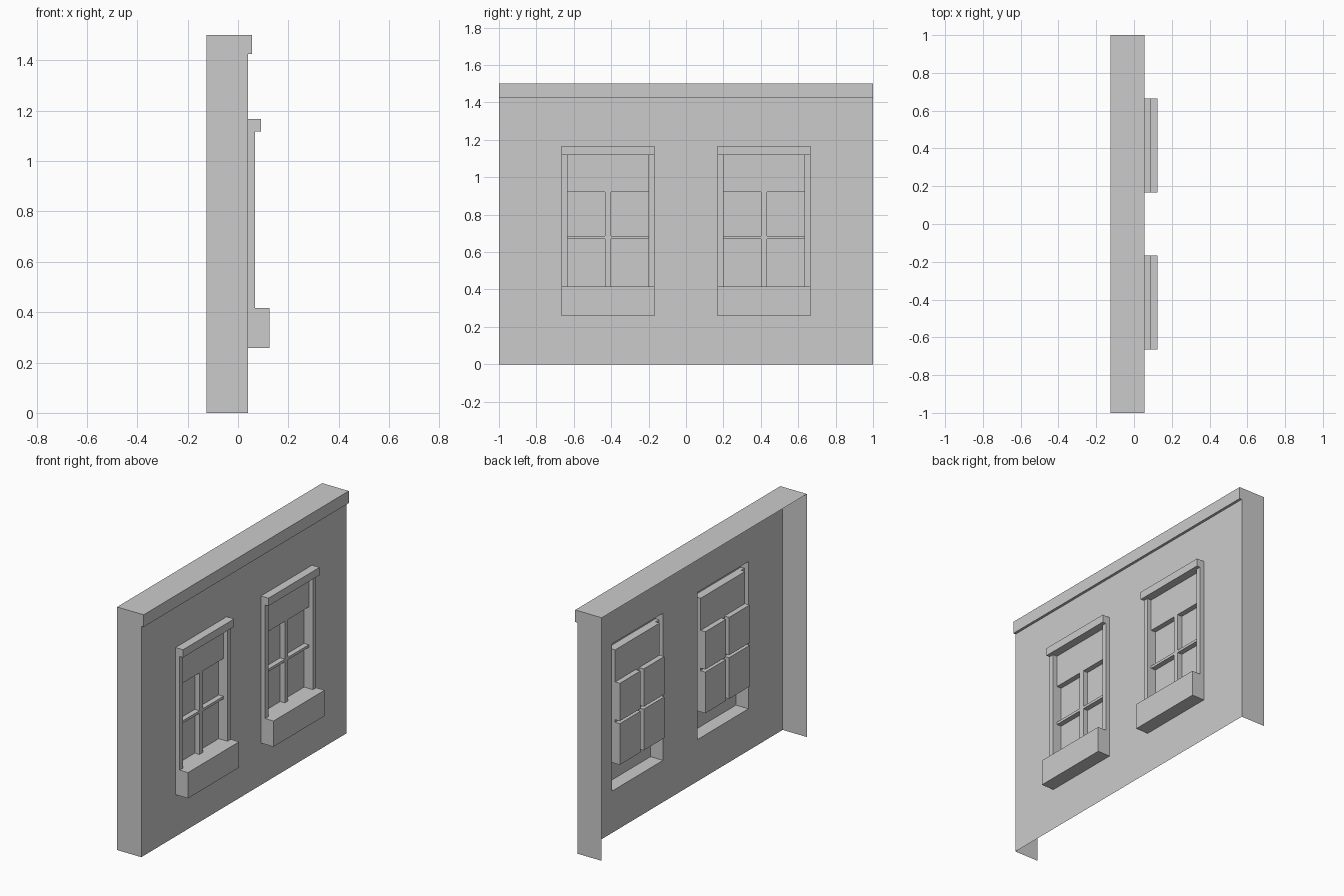
import bpy, bmesh

if "Cube" in bpy.data.objects:
    bpy.data.objects.remove(bpy.data.objects["Cube"])

BACK, FACE, CORNICE = -0.125, 0.04, 0.056           # x planes of the wall shell
PANE, SASH, JAMB, LINTEL, SILL = 0.008, 0.04, 0.068, 0.091, 0.125


def stepped_shell(name, ys, zs, depths, border, open_bottom=False):
    """Sheet facing +x: each y/z cell sits at its own x, with step walls between.
    None marks a hole; the outer rim drops back to the border plane."""
    bm = bmesh.new()
    rows, cols = len(zs) - 1, len(ys) - 1

    def depth(r, c):
        return depths[r][c] if 0 <= r < rows and 0 <= c < cols else border

    def quad(*pts):
        bm.faces.new([bm.verts.new(p) for p in pts])

    for r in range(rows):
        for c in range(cols):
            d = depth(r, c)
            if d is None:
                continue
            ring = [(ys[c], zs[r]), (ys[c + 1], zs[r]),
                    (ys[c + 1], zs[r + 1]), (ys[c], zs[r + 1])]
            quad(*[(d, y, z) for y, z in ring])
            sides = [(-1, 0), (0, 1), (1, 0), (0, -1)]
            for i, (dr, dc) in enumerate(sides):
                n = depth(r + dr, c + dc)
                if n is None or n >= d or (open_bottom and r + dr < 0):
                    continue
                a, b = ring[i], ring[(i + 1) % 4]
                quad((d, *a), (n, *a), (n, *b), (d, *b))
    bmesh.ops.remove_doubles(bm, verts=bm.verts, dist=1e-5)
    mesh = bpy.data.meshes.new(name)
    bm.to_mesh(mesh)
    bm.free()
    obj = bpy.data.objects.new(name, mesh)
    bpy.context.collection.objects.link(obj)
    return obj


# Wall shell with cornice, two openings, open back and bottom
C, HALF = 0.4165, 0.249
wall_y = [-1, -C - HALF, -C + HALF, C - HALF, C + HALF, 1]
wall_z = [0, 0.258, 1.166, 1.425, 1.5]
solid = [FACE] * 5
stepped_shell("wall", wall_y, wall_z,
              [solid, [FACE, None, FACE, None, FACE], solid, [CORNICE] * 5],
              BACK, open_bottom=True)

# Windows: sill, jambs, recessed panes, glazing bars, top panel and lintel
win_y = [-HALF, -0.217, -0.016, 0.016, 0.217, HALF]
win_z = [0.258, 0.417, 0.671, 0.687, 0.92, 1.118, 1.166]
panes = [JAMB, PANE, SASH, PANE, JAMB]
bar = [JAMB, SASH, SASH, SASH, JAMB]
rows = [[SILL] * 5, panes, bar, panes, bar, [LINTEL] * 5]
for side, y in (("left", -C), ("right", C)):
    stepped_shell("window_" + side, [y + v for v in win_y], win_z, rows, FACE)
